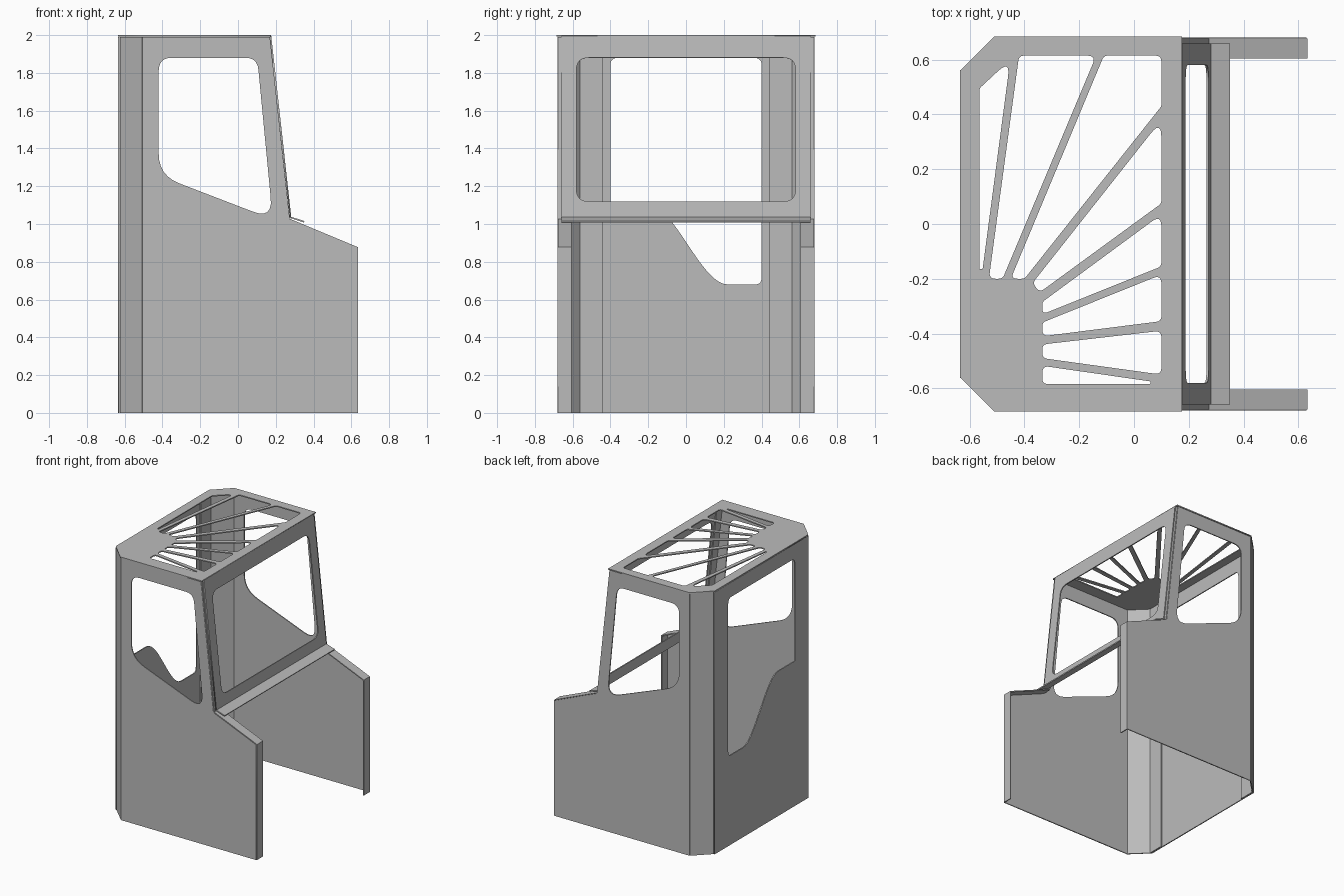
import bpy, bmesh
from math import tan
from mathutils import Vector, Matrix

if "Cube" in bpy.data.objects:
    bpy.data.objects.remove(bpy.data.objects["Cube"])

THICK = 0.008
X, Y, Z = Vector((1, 0, 0)), Vector((0, 1, 0)), Vector((0, 0, 1))

steel = bpy.data.materials.new("grey_steel")
steel.use_nodes = True
grey = (0.5, 0.5, 0.5, 1)
steel.diffuse_color = grey
steel.node_tree.nodes["Principled BSDF"].inputs["Base Color"].default_value = grey


def rounded(corners, radii, steps=6):
    """Round each corner of a 2D polygon."""
    if not isinstance(radii, (list, tuple)):
        radii = [radii] * len(corners)
    pts = [Vector(c) for c in corners]
    out = []
    for i, p in enumerate(pts):
        a, b = pts[i - 1] - p, pts[(i + 1) % len(pts)] - p
        reach = min(radii[i] / tan(a.angle(b) / 2), a.length * 0.48, b.length * 0.48)
        start, end = p + a.normalized() * reach, p + b.normalized() * reach
        for k in range(steps + 1):
            t = k / steps
            out.append(start * (1 - t) ** 2 + p * 2 * t * (1 - t) + end * t * t)
    return out


def add_object(name, mesh):
    obj = bpy.data.objects.new(name, mesh)
    bpy.context.collection.objects.link(obj)
    mesh.materials.clear()
    mesh.materials.append(steel)
    return obj


def sheet(name, outline, holes, origin, u, v):
    """Flat plate with cut-outs, drawn in the plane of u and v."""
    curve = bpy.data.curves.new(name, "CURVE")
    curve.dimensions = "2D"
    curve.fill_mode = "BOTH"
    curve.extrude = THICK / 2
    for loop in [outline] + holes:
        spline = curve.splines.new("POLY")
        spline.points.add(len(loop) - 1)
        for point, co in zip(spline.points, loop):
            point.co = (co[0], co[1], 0, 1)
        spline.use_cyclic_u = True
    temp = bpy.data.objects.new(name + "_curve", curve)
    mesh = bpy.data.meshes.new_from_object(temp)
    bpy.data.objects.remove(temp)
    frame = Matrix((u, v, u.cross(v))).transposed().to_4x4()
    mesh.transform(Matrix.Translation(origin) @ frame)
    return add_object(name, mesh)


def fold(name, path, sweep):
    """Bent strip: a path swept along a vector and given thickness."""
    bm = bmesh.new()
    near = [bm.verts.new(p) for p in path]
    far = [bm.verts.new(Vector(p) + sweep) for p in path]
    for i in range(len(path) - 1):
        bm.faces.new((near[i], near[i + 1], far[i + 1], far[i]))
    mesh = bpy.data.meshes.new(name)
    bm.to_mesh(mesh)
    bm.free()
    obj = add_object(name, mesh)
    mod = obj.modifiers.new("thickness", "SOLIDIFY")
    mod.thickness = THICK
    mod.offset = 0
    mod.use_even_offset = True
    return obj


# Side walls, their front flanges and the rear corner posts
front_edge = [(0.63, 0), (0.63, 0.875), (0.27, 1.025), (0.165, 1.99)]
wall = [(-0.505, 0)] + front_edge + [(-0.505, 1.99)]
side_window = rounded([(-0.42, 1.88), (0.102, 1.88), (0.184, 1.025), (-0.42, 1.257)],
                      [0.07, 0.07, 0.07, 0.17])
for side, s in (("right", -1), ("left", 1)):
    sheet(side + "_wall", wall, [side_window], Y * s * 0.677, X, Z)
    fold(side + "_front_flange", [(x, s * 0.605, z) for x, z in front_edge], Y * s * 0.072)
    fold(side + "_corner_post", [(-0.505, s * 0.677, 0), (-0.622, s * 0.562, 0),
                                 (-0.622, s * 0.44, 0)], Z * 1.99)

# Rear panel: opening with a wavy lower edge
wave = []
for k in range(17):
    t = k / 16
    wave.append((-0.2 + 0.42 * t, 1.1 - 0.42 * t * t * (3 - 2 * t)))
rear_opening = ([(-0.4, 1.1)] + wave
                + rounded([(0.3, 0.68), (0.4, 0.68), (0.4, 1.88), (-0.4, 1.88), (-0.4, 1.3)],
                          [0, 0.035, 0.04, 0.04, 0]))
sheet("rear_panel", [(-0.562, 0), (0.562, 0), (0.562, 1.99), (-0.562, 1.99)],
      [rear_opening], X * -0.631, Y, Z)

# Sloped front window frame with the sill below it
foot, head = Vector((0.278, 0, 1.035)), Vector((0.172, 0, 1.996))
slope = (head - foot).normalized()
length = (head - foot).length
front_window = rounded([(-0.58, 0.085), (0.58, 0.085), (0.58, 0.85), (-0.58, 0.85)], 0.065)
sheet("front_window_frame", [(-0.66, 0), (0.66, 0), (0.66, length), (-0.66, length)],
      [front_window], foot, Y, slope)
fold("front_sill", [(0.278, -0.66, 1.035), (0.35, -0.66, 1.012)], Y * 1.32)

# Roof with fan-shaped cut-outs
roof = [(-0.635, -0.56), (-0.51, -0.685), (0.175, -0.685),
        (0.175, 0.685), (-0.51, 0.685), (-0.635, 0.56)]
fan = [
    [(-0.565, -0.165), (-0.553, -0.165), (-0.452, 0.6), (-0.565, 0.495)],
    [(-0.53, -0.2), (-0.48, -0.2), (-0.138, 0.615), (-0.42, 0.615)],
    [(-0.45, -0.2), (-0.4, -0.2), (0.1, 0.43), (0.1, 0.615), (-0.11, 0.615)],
    [(-0.37, -0.215), (-0.345, -0.25), (0.1, 0.075), (0.1, 0.38)],
    [(-0.335, -0.285), (-0.335, -0.33), (0.1, -0.155), (0.1, 0.035)],
    [(-0.335, -0.36), (-0.335, -0.41), (0.1, -0.355), (0.1, -0.185)],
    [(-0.335, -0.44), (-0.335, -0.49), (0.1, -0.55), (0.1, -0.39)],
    [(-0.335, -0.518), (-0.335, -0.585), (0.06, -0.585), (0.06, -0.575)],
]
sheet("roof", roof, [rounded(f, 0.022) for f in fan], Z * (2 - THICK / 2), X, Y)
